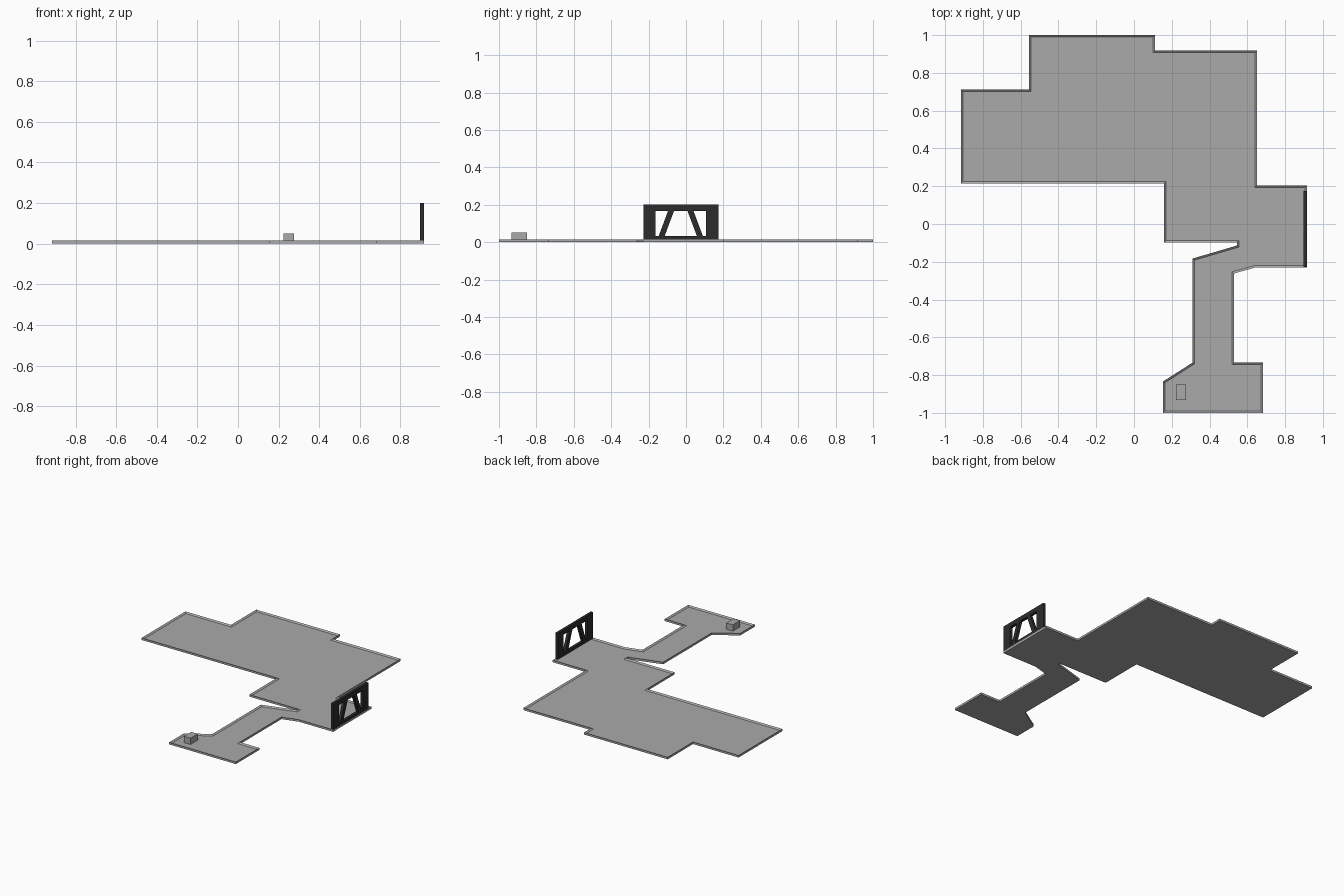
import bpy, bmesh

if "Cube" in bpy.data.objects:
    bpy.data.objects.remove(bpy.data.objects["Cube"])

def material(name, c):
    m = bpy.data.materials.new(name)
    m.diffuse_color = (c, c, c, 1)
    m.use_nodes = True
    m.node_tree.nodes["Principled BSDF"].inputs["Base Color"].default_value = m.diffuse_color
    return m

concrete = material("concrete_grey", 0.40)
dark = material("dark_metal", 0.025)

def finish(bm, name, mat):
    bmesh.ops.recalc_face_normals(bm, faces=bm.faces)
    me = bpy.data.meshes.new(name)
    bm.to_mesh(me)
    bm.free()
    me.materials.append(mat)
    ob = bpy.data.objects.new(name, me)
    bpy.context.collection.objects.link(ob)
    return ob

def prism(bm, pts, depth):
    """Extrude a 3D polygon along a vector; returns the far cap."""
    f = bm.faces.new([bm.verts.new(p) for p in pts])
    g = bmesh.ops.extrude_face_region(bm, geom=[f], use_keep_orig=True)["geom"]
    bmesh.ops.translate(bm, verts=[v for v in g if isinstance(v, bmesh.types.BMVert)], vec=depth)
    return [v for v in g if isinstance(v, bmesh.types.BMFace)][0]

# Floor slab with a thin raised rim
outline = [(-.917, .215), (.159, .215), (.159, -.098), (.545, -.098), (.545, -.114),
           (.310, -.183), (.310, -.734), (.153, -.834), (.153, -1), (.683, -1),
           (.683, -.734), (.529, -.734), (.529, -.262), (.645, -.23), (.917, -.23),
           (.917, .204), (.651, .204), (.651, .918), (.111, .918), (.111, 1),
           (-.555, 1), (-.555, .713), (-.917, .713)]
bm = bmesh.new()
top = prism(bm, [(x, y, 0) for x, y in outline], (0, 0, .015))
bmesh.ops.recalc_face_normals(bm, faces=bm.faces)
bmesh.ops.inset_region(bm, faces=[top], thickness=.011, use_even_offset=True, use_boundary=True)
bmesh.ops.translate(bm, verts=list(top.verts), vec=(0, 0, -.009))
finish(bm, "floor_slab", concrete)

# Small block on the end platform
bm = bmesh.new()
prism(bm, [(.223, -.933, .006), (.276, -.933, .006), (.276, -.850, .006), (.223, -.850, .006)],
      (0, 0, .045))
finish(bm, "small_block", concrete)

# Gate: bordering frame and two leaning bars
X0, X1 = .897, .917
Y0, Y1, Z0, Z1 = -.228, .174, .013, .2
A0, A1, B0, B1 = -.163, .107, .033, .167
bm = bmesh.new()
outer = [(Y0, Z0), (Y1, Z0), (Y1, Z1), (Y0, Z1)]
inner = [(A0, B0), (A1, B0), (A1, B1), (A0, B1)]
rings = [[[bm.verts.new((x, y, z)) for y, z in loop] for loop in (outer, inner)] for x in (X0, X1)]
for i in range(4):
    j = (i + 1) % 4
    for o, n in rings:
        bm.faces.new((o[i], o[j], n[j], n[i]))
    for k in (0, 1):
        a, b = rings[0][k], rings[1][k]
        bm.faces.new((a[i], a[j], b[j], b[i]))
finish(bm, "gate_frame", dark)

mid = (A0 + A1) / 2
for s, side in ((-1, "left"), (1, "right")):
    bm = bmesh.new()
    prism(bm, [(X0, mid + s * d, z) for d, z in ((.086, B0), (.118, B0), (.068, B1), (.036, B1))],
          (X1 - X0, 0, 0))
    finish(bm, "gate_bar_" + side, dark)
